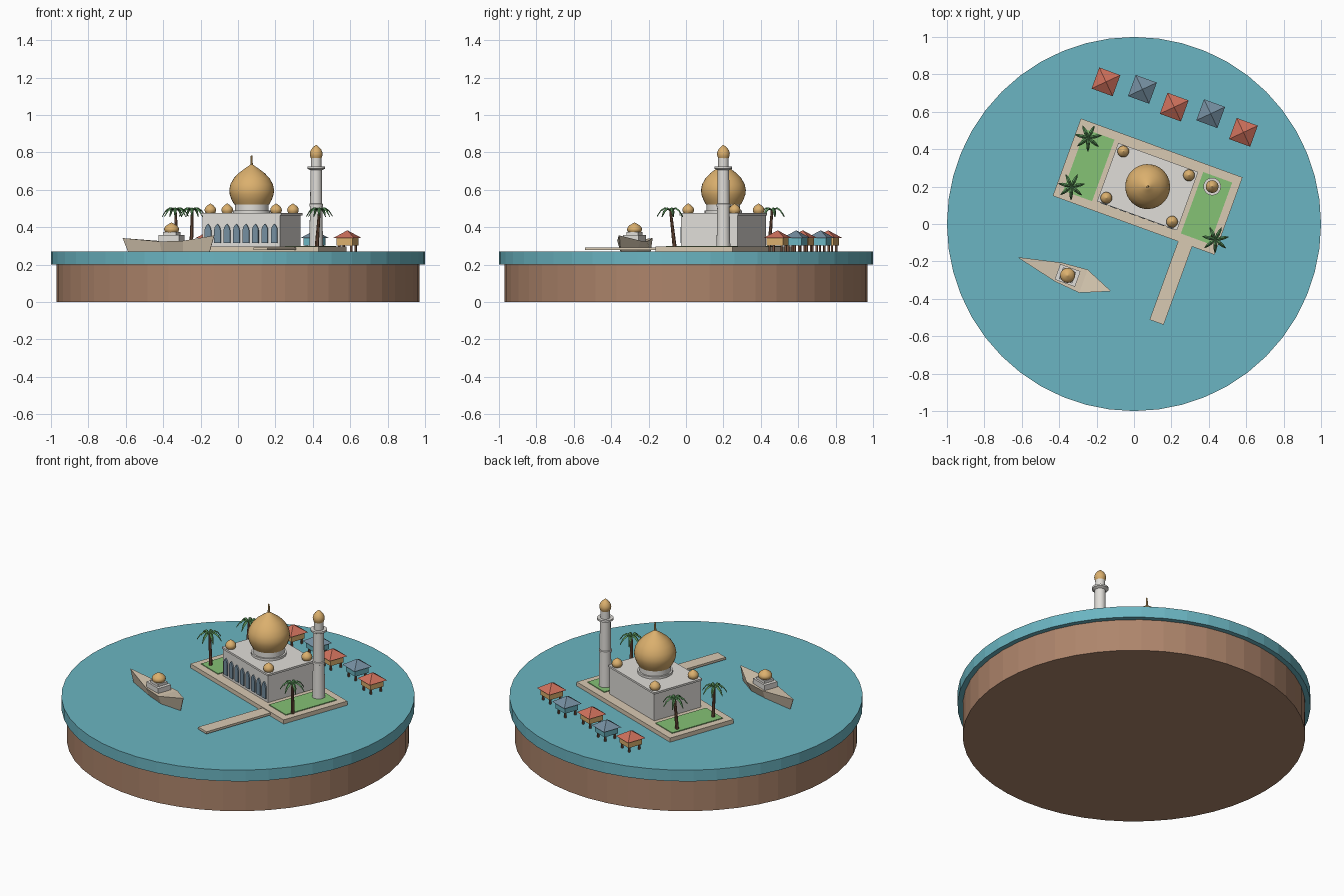
import bpy, bmesh, math
from mathutils import Matrix, Vector

if "Cube" in bpy.data.objects:
    bpy.data.objects.remove(bpy.data.objects["Cube"], do_unlink=True)


def material(name, *srgb):
    lin = [c / 12.92 if c < 0.04 else ((c + 0.055) / 1.055) ** 2.4 for c in srgb] + [1]
    m = bpy.data.materials.new(name)
    m.use_nodes = True
    m.diffuse_color = lin
    m.node_tree.nodes["Principled BSDF"].inputs["Base Color"].default_value = lin
    return m


SEA = material("sea_teal", .42, .71, .76)
EARTH = material("earth_brown", .68, .52, .42)
SAND = material("sandstone", .85, .79, .70)
MARBLE = material("marble", .88, .87, .85)
GOLD = material("gold", .86, .69, .43)
GRASS = material("grass", .52, .76, .46)
PALM = material("palm_green", .35, .57, .35)
RED = material("roof_red", .81, .44, .36)
BLUE = material("slate_blue", .46, .56, .63)
WOOD = material("dark_wood", .48, .34, .26)


def frame(x, y):
    """Local frame shared by everything on the water, turned 20 degrees."""
    return Matrix.Translation((x, y, 0)) @ Matrix.Rotation(math.radians(-20), 4, 'Z')


SITE = frame(.073, .2)


def finish(bm, name, mat, mtx=Matrix(), smooth=False):
    bmesh.ops.recalc_face_normals(bm, faces=bm.faces)
    me = bpy.data.meshes.new(name)
    bm.to_mesh(me)
    bm.free()
    me.materials.append(mat)
    ob = bpy.data.objects.new(name, me)
    bpy.context.collection.objects.link(ob)
    ob.matrix_world = mtx
    if smooth:
        bpy.ops.object.select_all(action='DESELECT')
        ob.select_set(True)
        bpy.context.view_layer.objects.active = ob
        bpy.ops.object.shade_smooth_by_angle(angle=math.radians(40))
    return ob


def add_box(bm, x, y, z0, z1, w, d):
    bmesh.ops.create_cube(bm, matrix=Matrix.Translation((x, y, (z0 + z1) / 2))
                          @ Matrix.Diagonal((w, d, z1 - z0, 1)))


def box(name, mat, x, y, z0, z1, w, d, mtx=SITE):
    bm = bmesh.new()
    add_box(bm, x, y, z0, z1, w, d)
    return finish(bm, name, mat, mtx)


def lathe(name, mat, profile, mtx=Matrix(), x=0, y=0, sides=24, smooth=True):
    """Revolve (radius, height) points around z, capping open ends."""
    bm = bmesh.new()
    rings = []
    for r, z in profile:
        rings.append([bm.verts.new((r * math.cos(a), r * math.sin(a), z)) for a in
                      (2 * math.pi * i / sides for i in range(sides))])
    for lo, hi in zip(rings, rings[1:]):
        for i in range(sides):
            j = (i + 1) % sides
            bm.faces.new((lo[i], lo[j], hi[j], hi[i]))
    bm.faces.new(rings[0][::-1])
    bm.faces.new(rings[-1])
    return finish(bm, name, mat, mtx @ Matrix.Translation((x, y, 0)), smooth)


ONION = [(.78, 0), (.9, .12), (.98, .25), (1, .36), (.95, .5), (.8, .65),
         (.58, .78), (.34, .88), (.16, .95), (.03, 1)]


def onion(name, r, z0, h, mtx=SITE, x=0, y=0, sides=20):
    return lathe(name, GOLD, [(r * a, z0 + h * b) for a, b in ONION], mtx, x, y, sides)


# Round base and sea
lathe("earth_base", EARTH, [(.97, 0), (.97, .2)], sides=48, smooth=False)
lathe("sea_disc", SEA, [(1, .2), (1, .27)], sides=48, smooth=False)

# Terrace, lawns and pier
box("terrace", SAND, 0, 0, .268, .296, .92, .44)
for side, sx in (("left", 1), ("right", -1)):
    box(side + "_lawn", GRASS, sx * .335, 0, .294, .301, .165, .35)
box("pier", SAND, .293, -.44, .278, .292, .08, .45)

# Prayer hall with roof slab and arcade
box("hall", MARBLE, 0, 0, .29, .468, .44, .322)
box("hall_roof", MARBLE, 0, 0, .464, .476, .455, .332)
bm = bmesh.new()
for i in range(8):
    cx = (i - 3.5) * .054
    pts = [(-.018, .315), (.018, .315), (.018, .385), (.014, .4), (.007, .411),
           (0, .418), (-.007, .411), (-.014, .4), (-.018, .385)]
    face = bm.faces.new([bm.verts.new((cx + x, -.16, z)) for x, z in pts])
    new = bmesh.ops.extrude_face_region(bm, geom=[face])["geom"]
    bmesh.ops.translate(bm, vec=(0, -.009, 0),
                        verts=[v for v in new if isinstance(v, bmesh.types.BMVert)])
finish(bm, "hall_arches", BLUE, SITE)

# Great dome and corner domes
lathe("dome_drum", MARBLE, [(.1, .474), (.1, .49), (.09, .49), (.09, .535)], SITE, sides=32)
onion("great_dome", .12, .522, .215, sides=32)
lathe("dome_spire", GOLD, [(.007, .72), (.005, .785)], SITE, sides=8)
for sx in (-1, 1):
    for sy in (-1, 1):
        onion("corner_dome", .031, .474, .053, SITE, sx * .187, sy * .132)

# Minaret
lathe("minaret", MARBLE, [(.037, .295), (.033, .51), (.037, .512), (.037, .525), (.032, .527),
                          (.031, .705), (.047, .713), (.047, .724), (.028, .724), (.028, .772)],
      SITE, .324, .118)
onion("minaret_dome", .034, .766, .075, SITE, .324, .118)


# Palm trees
def palm(x, y, lean):
    top = Vector((x, y, .49))
    base = Vector((x - lean[0], y - lean[1], .295))
    axis = top - base
    bm = bmesh.new()
    mtx = Matrix.Translation((top + base) / 2) @ axis.to_track_quat('Z', 'Y').to_matrix().to_4x4()
    bmesh.ops.create_cone(bm, cap_ends=True, segments=8, radius1=.011, radius2=.007,
                          depth=axis.length, matrix=mtx)
    finish(bm, "palm_trunk", WOOD, smooth=True)
    bm = bmesh.new()
    for k in range(7):
        turn = Matrix.Rotation(2 * math.pi * k / 7 + .2, 3, 'Z')
        rows = []
        for r, w, z in ((0, .005, .003), (.03, .01, .014), (.052, .008, 0), (.072, .002, -.03)):
            rows.append([bm.verts.new(top + turn @ Vector(p)) for p in
                         ((r, -w, z - .004), (r, 0, z + .003), (r, w, z - .004), (r, 0, z - .006))])
        for a, b in zip(rows, rows[1:]):
            for i in range(4):
                bm.faces.new((a[i], a[i - 1], b[i - 1], b[i]))
        bm.faces.new(rows[0])
        bm.faces.new(rows[-1])
    finish(bm, "palm_fronds", PALM)


palm(-.245, .46, (.005, .015))
palm(-.335, .2, (-.01, .005))
palm(.435, -.083, (.014, -.022))

# Stilt huts in alternating colours
HUTS = [(-.15, .76), (.045, .72), (.215, .625), (.41, .59), (.585, .49)]
for i, (x, y) in enumerate(HUTS):
    mtx = frame(x, y)
    box("hut_walls", (GOLD, SEA)[i % 2], 0, 0, .302, .346, .092, .092, mtx)
    bm = bmesh.new()
    for sx in (-1, 1):
        for sy in (-1, 1):
            add_box(bm, sx * .034, sy * .034, .268, .305, .01, .01)
    finish(bm, "hut_stilts", WOOD, mtx)
    bm = bmesh.new()
    bmesh.ops.create_cone(bm, cap_ends=True, segments=4, radius1=.06 * math.sqrt(2), radius2=0,
                          depth=.042, matrix=Matrix.Translation((0, 0, .363))
                          @ Matrix.Rotation(math.pi / 4, 4, 'Z'))
    finish(bm, "hut_roof", (RED, BLUE)[i % 2], mtx)

# Boat hull: stations of (length, half width, deck height)
BOAT = frame(-.355, -.275)
bm = bmesh.new()
stations = [(-.278, .002, .342), (-.05, .054, .324), (.09, .066, .328), (.243, .002, .356)]
rows = [[bm.verts.new(p) for p in ((x, -w, z), (x, w, z), (x * .89, w * .6, .268),
                                   (x * .89, -w * .6, .268))] for x, w, z in stations]
for a, b in zip(rows, rows[1:]):
    for i in range(4):
        bm.faces.new((a[i], a[i - 1], b[i - 1], b[i]))
bm.faces.new(rows[0])
bm.faces.new(rows[-1])
finish(bm, "boat_hull", SAND, BOAT)

# Boat cabin
box("boat_cabin", MARBLE, 0, 0, .31, .358, .115, .088, BOAT)
box("boat_cabin_top", MARBLE, 0, 0, .355, .374, .075, .065, BOAT)
onion("boat_dome", .04, .37, .055, BOAT)
